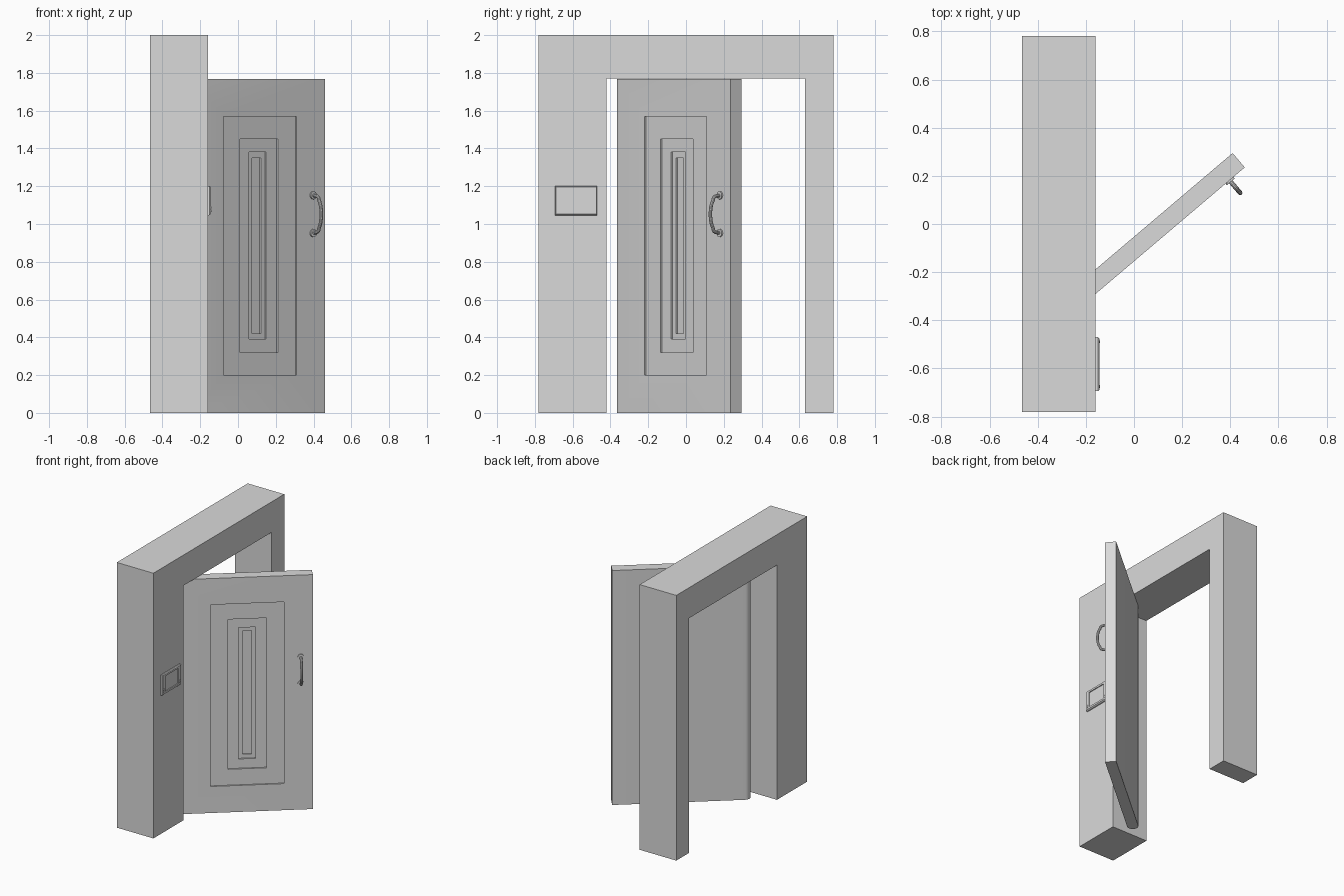
import bpy, bmesh, math
from mathutils import Matrix, Vector

cube = bpy.data.objects.get("Cube")
if cube:
    bpy.data.objects.remove(cube, do_unlink=True)

grey = bpy.data.materials.new("light grey")
grey.use_nodes = True
colour = (0.7, 0.7, 0.7, 1)
grey.diffuse_color = colour
grey.node_tree.nodes["Principled BSDF"].inputs["Base Color"].default_value = colour

# Local axes for both wall pieces: x along the face, y into it, z up
DOOR = Matrix.Translation((0.46, 0.235, 0)) @ Matrix.Rotation(math.radians(40.3), 4, 'Z')
WALL = Matrix.Translation((-0.16, 0, 0)) @ Matrix.Rotation(math.radians(90), 4, 'Z')


def finish(name, bm, matrix=Matrix(), smooth=False):
    bmesh.ops.recalc_face_normals(bm, faces=bm.faces)
    mesh = bpy.data.meshes.new(name)
    bm.to_mesh(mesh)
    bm.free()
    mesh.transform(matrix)
    mesh.materials.append(grey)
    obj = bpy.data.objects.new(name, mesh)
    bpy.context.collection.objects.link(obj)
    if smooth:
        bpy.ops.object.select_all(action='DESELECT')
        obj.select_set(True)
        bpy.context.view_layer.objects.active = obj
        bpy.ops.object.shade_smooth_by_angle(angle=math.radians(35))
    return obj


def rect(bm, cx, cz, hx, hz, depth):
    return [bm.verts.new((cx + sx * hx, depth, cz + sz * hz))
            for sx, sz in ((-1, -1), (1, -1), (1, 1), (-1, 1))]


def bridge(bm, a, b):
    for i in range(4):
        j = (i + 1) % 4
        bm.faces.new((a[i], a[j], b[j], b[i]))


def stepped_face(bm, loop, cx, cz, rings):
    """Fill a rectangular loop with nested rectangles (half width, half height, depth)."""
    for hx, hz, depth in rings:
        inner = rect(bm, cx, cz, hx, hz, depth)
        bridge(bm, loop, inner)
        loop = inner
    bm.faces.new(loop)


def disc(name, matrix, x, z, radius, front, back):
    bm = bmesh.new()
    place = Matrix.Translation((x, (front + back) / 2, z)) @ Matrix.Rotation(math.pi / 2, 4, 'X')
    bmesh.ops.create_cone(bm, cap_ends=True, segments=24, radius1=radius, radius2=radius,
                          depth=back - front, matrix=place)
    finish(name, bm, matrix, smooth=True)


# Door frame: one arch outline pushed through the wall thickness
bm = bmesh.new()
outline = [(-0.78, 0), (-0.42, 0), (-0.42, 1.77), (0.63, 1.77),
           (0.63, 0), (0.78, 0), (0.78, 2), (-0.78, 2)]
face = bm.faces.new([bm.verts.new((-0.465, y, z)) for y, z in outline])
ext = bmesh.ops.extrude_face_region(bm, geom=[face])
bmesh.ops.translate(bm, vec=(0.305, 0, 0),
                    verts=[v for v in ext["geom"] if isinstance(v, bmesh.types.BMVert)])
finish("door_frame", bm)

# Door leaf: rounded hinge edge, stepped recesses on the front
THICK, HEIGHT, HINGE = 0.078, 1.768, -0.913
r = THICK / 2
profile = [(0, 0), (0, THICK)]
for i in range(13):
    a = math.pi / 2 + math.pi * i / 12
    profile.append((HINGE + r * math.cos(a), r + r * math.sin(a)))
bm = bmesh.new()
low = [bm.verts.new((x, y, 0)) for x, y in profile]
top = [bm.verts.new((x, y, HEIGHT)) for x, y in profile]
bm.faces.new(low)
bm.faces.new(top)
for i in range(len(profile) - 1):
    bm.faces.new((low[i], low[i + 1], top[i + 1], top[i]))
rings, depth = [], 0
for hx, hz in ((0.253, 0.685), (0.132, 0.565), (0.059, 0.495), (0.031, 0.465)):
    rings += [(hx, hz, depth), (hx, hz, depth + 0.01)]
    depth += 0.01
stepped_face(bm, [low[-1], low[0], top[0], top[-1]], -0.45, 0.885, rings)
finish("door", bm, DOOR, smooth=True)

# Pull handle: bowed bar between two round mounts
HX, HZ = -0.083, 1.052
for side, s in (("upper", 1), ("lower", -1)):
    disc(side + "_handle_mount", DOOR, HX, HZ + s * 0.1, 0.021, -0.008, 0.002)
half = [(0.098, 0.0), (0.097, -0.025), (0.088, -0.045), (0.074, -0.05),
        (0.058, -0.058), (0.03, -0.066)]
path = half + [(-z, y) for z, y in reversed(half)]
curve = bpy.data.curves.new("handle_path", 'CURVE')
curve.dimensions = '3D'
curve.bevel_depth = 0.0095
curve.bevel_resolution = 3
curve.resolution_u = 5
spline = curve.splines.new('BEZIER')
spline.bezier_points.add(len(path) - 1)
for p, (z, y) in zip(spline.bezier_points, path):
    p.co = Vector((HX, y, HZ + z))
    p.handle_left_type = p.handle_right_type = 'AUTO'
helper = bpy.data.objects.new("handle_path", curve)
bpy.context.collection.objects.link(helper)
tube = helper.to_mesh()
bm = bmesh.new()
bm.from_mesh(tube)
helper.to_mesh_clear()
bpy.data.objects.remove(helper, do_unlink=True)
finish("handle_bar", bm, DOOR, smooth=True)

# Wall control panel: chamfered case with a sunken screen
PX, PZ = -0.582, 1.122
bm = bmesh.new()
base = rect(bm, PX, PZ, 0.112, 0.077, 0.002)
bm.faces.new(base)
stepped_face(bm, base, PX, PZ + 0.002, [
    (0.112, 0.077, -0.01), (0.107, 0.072, -0.016),
    (0.079, 0.058, -0.016), (0.079, 0.058, -0.009)])
finish("control_panel", bm, WALL)

# Panel buttons at the lower corners
for side, s in (("left", 1), ("right", -1)):
    for row, z in (("lower", 1.07), ("upper", 1.087)):
        disc(f"{side}_{row}_button", WALL, PX + s * 0.093, z, 0.006, -0.019, -0.012)
